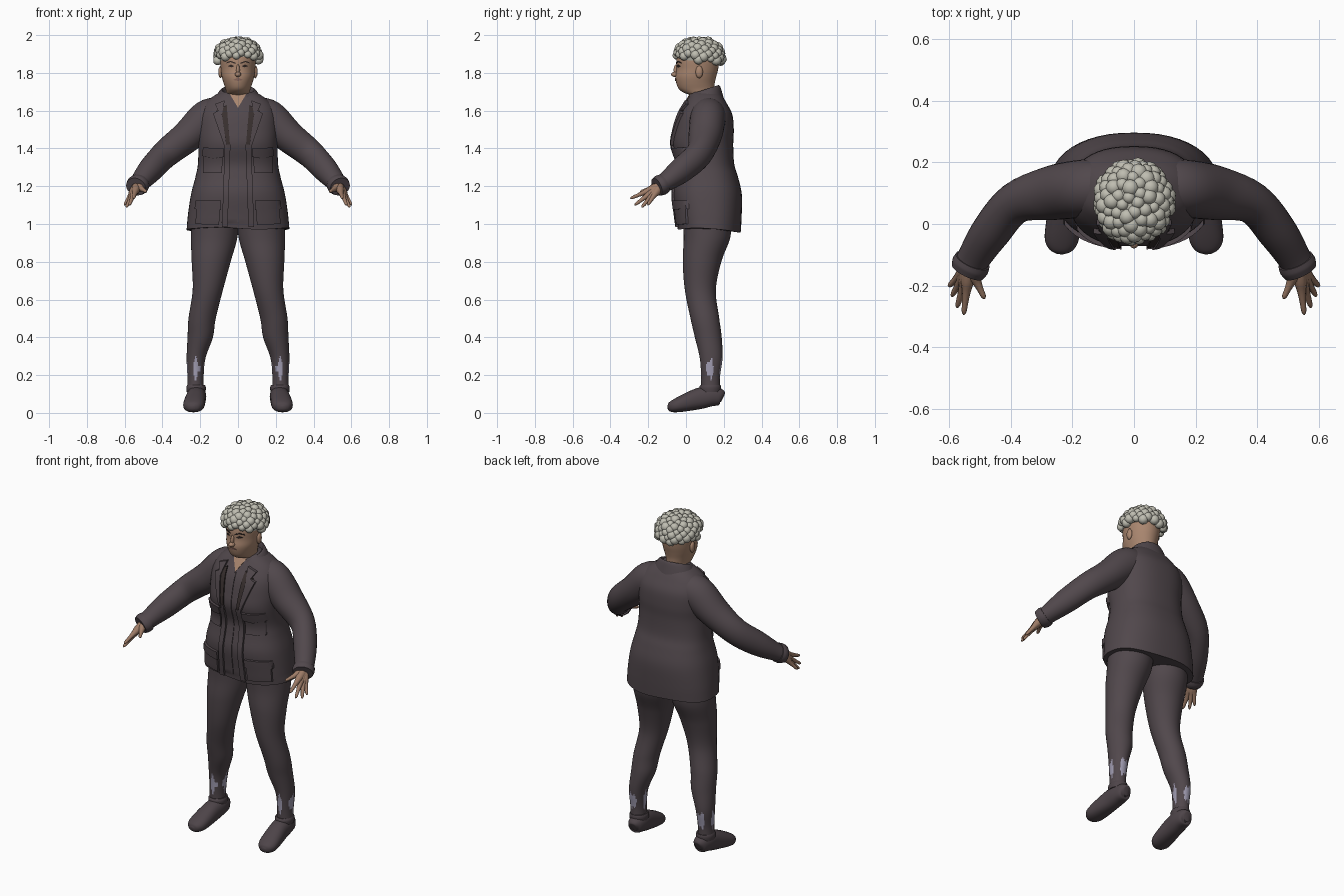
import bpy, bmesh, math, random
from mathutils import Vector
from mathutils.bvhtree import BVHTree

random.seed(4)
if "Cube" in bpy.data.objects:
    bpy.data.objects.remove(bpy.data.objects["Cube"])
parts = []


def material(name, r, g, b):
    m = bpy.data.materials.new(name)
    m.use_nodes = True
    m.diffuse_color = (r, g, b, 1)
    m.node_tree.nodes["Principled BSDF"].inputs["Base Color"].default_value = (r, g, b, 1)
    return m


CLOTH = material("dark plum cloth", .082, .064, .072)
LINING = material("dark lapel brown", .04, .029, .028)
SHOE = material("dark shoe", .075, .058, .066)
SKIN = material("skin", .40, .24, .16)
HAND = material("hand skin", .34, .2, .135)
HAIR = material("grey hair", .52, .51, .44)
SOCK = material("lavender grey", .36, .34, .45)
DARK = material("eye and brow", .03, .02, .018)
LIP = material("lips", .26, .14, .11)


def finish(bm, name, *mats):
    bmesh.ops.recalc_face_normals(bm, faces=bm.faces)
    me = bpy.data.meshes.new(name)
    bm.to_mesh(me)
    bm.free()
    for m in mats:
        me.materials.append(m)
    ob = bpy.data.objects.new(name, me)
    bpy.context.collection.objects.link(ob)
    parts.append(ob)
    return ob


def spline(a, b, c, d, t):
    return b + .5 * t * (c - a + t * (2 * a - 5 * b + 4 * c - d + t * (3 * (b - c) + d - a)))


def loft(keys, n=28, sub=5, flat=True, power=2.0, side=1):
    """Skin smooth cross-sections (x, y, z, rx, ry) into a capped tube."""
    k = [Vector((side * p[0], *p[1:])) for p in keys]
    rows = []
    for i in range(len(k) - 1):
        quad = k[max(i - 1, 0)], k[i], k[i + 1], k[min(i + 2, len(k) - 1)]
        rows += [spline(*quad, j / sub) for j in range(sub)]
    rows.append(k[-1])
    bm = bmesh.new()
    rings = []
    for i, r in enumerate(rows):
        c, u, v = Vector(r[:3]), Vector((1, 0, 0)), Vector((0, 1, 0))
        if not flat:
            t = Vector(rows[min(i + 1, len(rows) - 1)][:3]) - Vector(rows[max(i - 1, 0)][:3])
            u = t.cross(Vector((0, 0, 1))).normalized()
            v = u.cross(t).normalized()
        ring = []
        for j in range(n):
            a = math.tau * j / n
            e = [math.copysign(abs(w) ** (2 / power), w) for w in (math.cos(a), math.sin(a))]
            ring.append(bm.verts.new(c + u * e[0] * r[3] + v * e[1] * r[4]))
        rings.append(ring)
    for lo, hi in zip(rings, rings[1:]):
        for j in range(n):
            bm.faces.new((lo[j], lo[(j + 1) % n], hi[(j + 1) % n], hi[j]))
    bm.faces.new(rings[0])
    bm.faces.new(rings[-1])
    return bm


def fb(z, rx, front, back):
    """Level section from its front and back limits."""
    return (0, (front + back) / 2, z, rx, (back - front) / 2)


def patch(name, tree, outline, mat, off, side=1, step=.02):
    """Cloth or paint plate laid on the front of a surface."""
    bm = bmesh.new()
    bm.faces.new([bm.verts.new((x * side, 0, z)) for x, z in outline])
    for axis in (0, 2):
        vals = [v.co[axis] for v in bm.verts]
        count = int((max(vals) - min(vals)) / step)
        for i in range(1, count + 1):
            co, no = Vector(), Vector()
            co[axis] = min(vals) + i * step
            no[axis] = 1
            bmesh.ops.bisect_plane(bm, geom=bm.verts[:] + bm.edges[:] + bm.faces[:],
                                   plane_co=co, plane_no=no)
    for v in bm.verts:
        hit = tree.ray_cast(Vector((v.co.x, -2, v.co.z)), Vector((0, 1, 0)))[0]
        v.co.y = (hit.y if hit else .1) - off
    new = bmesh.ops.extrude_face_region(bm, geom=bm.faces[:], use_keep_orig=True)["geom"]
    for v in new:
        if isinstance(v, bmesh.types.BMVert):
            v.co.y += off * 1.4
    return finish(bm, name, mat)


def blob(bm, center, radii, level=2):
    vs = bmesh.ops.create_icosphere(bm, subdivisions=level, radius=1)["verts"]
    for v in vs:
        v.co = Vector([c + r * w for c, r, w in zip(center, radii, v.co)])


# Jacket body with the hem dipping at the back
bm = loft([fb(.965, .272, -.045, .29), fb(1.05, .265, -.055, .295), fb(1.16, .248, -.068, .295),
           fb(1.25, .225, -.052, .275), fb(1.32, .212, -.045, .255), fb(1.42, .21, -.072, .25),
           fb(1.5, .212, -.062, .253), fb(1.58, .205, -.04, .245), fb(1.64, .175, -.005, .215),
           fb(1.68, .125, .02, .19), fb(1.7, .085, .035, .17)], n=48, power=2.4)
for v in bm.verts:
    if v.co.z < 1:
        v.co.z += .012 - .07 * max(v.co.y - .05, 0) - .006 * math.sin(14 * v.co.x)
body = BVHTree.FromBMesh(bm)
finish(bm, "jacket_body", CLOTH)

# Collar: a turned-over band, open at the throat
bm = loft([(0, .095, 1.64, .14, .112), (0, .095, 1.69, .12, .098), (0, .095, 1.73, .094, .085),
           (0, .095, 1.725, .08, .074), (0, .095, 1.65, .075, .066)], n=40, sub=4)
for v in bm.verts:
    v.co.z -= max(.17 - v.co.y, 0) * .32
gap = [f for f in bm.faces if len(f.verts) > 4 or
       (f.calc_center_median().y < .05 and abs(f.calc_center_median().x) < .045)]
bmesh.ops.delete(bm, geom=gap, context="FACES")
finish(bm, "jacket_collar", CLOTH)

# Throat and shirt front
patch("throat", body, [(-.045, 1.69), (0, 1.615), (.045, 1.69)], SKIN, .006)
patch("shirt_placket", body, [(-.006, 1.01), (.006, 1.01), (.006, 1.61), (-.006, 1.61)], CLOTH, .004)

# Head and neck
bm = loft([fb(1.6, .06, .04, .15), fb(1.675, .06, .025, .15), fb(1.695, .062, -.012, .15),
           fb(1.715, .066, -.038, .15), fb(1.745, .076, -.051, .152), fb(1.78, .086, -.056, .16),
           fb(1.82, .091, -.05, .17), fb(1.87, .095, -.05, .175), fb(1.92, .09, -.035, .165),
           fb(1.96, .06, 0, .13)], n=36)
face = BVHTree.FromBMesh(bm)
finish(bm, "head", SKIN)
bm = bmesh.new()
blob(bm, (0, -.056, 1.792), (.017, .024, .014))
blob(bm, (0, -.052, 1.815), (.01, .014, .03))
finish(bm, "nose", SKIN)
patch("mouth", face, [(-.026, 1.763), (0, 1.757), (.026, 1.763), (.008, 1.772), (-.008, 1.772)],
      LIP, .004, step=.008)

# Curly hair: a cap covered with small round curls
bm = loft([(0, .07, 1.865, .1, .11), (0, .07, 1.9, .108, .118), (0, .07, 1.94, .095, .1),
           (0, .07, 1.975, .05, .05)])
count = 150
for i in range(count):
    z = 1 - 2 * (i + .5) / count
    a, r = i * math.pi * (3 - math.sqrt(5)), math.sqrt(1 - z * z)
    d = Vector((r * math.cos(a), r * math.sin(a), z))
    if z < (-.02 if d.y < -.35 else -.3):
        continue
    s = random.uniform(.02, .029)
    blob(bm, (d.x * .111, .07 + d.y * .12, 1.887 + d.z * .085), (s, s, s))
finish(bm, "curly_hair", HAIR)

FINGERS = {"thumb": (.485, -.243, 1.17), "index_finger": (.553, -.295, 1.135),
           "middle_finger": (.575, -.272, 1.1), "ring_finger": (.592, -.235, 1.088),
           "little_finger": (.602, -.203, 1.1)}

for side, label in ((1, "left_"), (-1, "right_")):
    # Sleeve with a cuff
    finish(loft([(.1, .12, 1.575, .09, .095), (.165, .115, 1.555, .094, .1), (.27, .1, 1.462, .088, .085),
                 (.385, .068, 1.37, .068, .075), (.465, -.025, 1.285, .064, .068),
                 (.52, -.11, 1.22, .054, .05), (.538, -.148, 1.2, .053, .046)],
                flat=False, side=side), label + "sleeve", CLOTH)
    finish(loft([(.524, -.118, 1.214, .059, .053), (.532, -.136, 1.205, .062, .055),
                 (.541, -.155, 1.197, .056, .049)], flat=False, side=side), label + "cuff", CLOTH)

    # Hand: overlapping finger tubes that share the palm
    wrist = Vector((.535, -.135, 1.203))
    for finger, tip in FINGERS.items():
        tip = Vector(tip)
        keys = [(*wrist.lerp(tip, t), r, r) for t, r in
                ((0, .024), (.3, .022), (.5, .015), (.72, .0105), (.93, .008), (1, .002))]
        finish(loft(keys, n=10, sub=3, flat=False, side=side), label + finger, HAND)

    # Trouser leg with a torn patch round the ankle
    bm = loft([(.12, .115, 1.02, .125, .13), (.127, .11, .92, .122, .122), (.142, .085, .8, .103, .102),
               (.16, .076, .65, .08, .082), (.19, .1, .5, .072, .076), (.2, .118, .4, .067, .071),
               (.222, .133, .29, .05, .06), (.225, .13, .19, .043, .05), (.225, .13, .11, .045, .05)],
              n=48, sub=10, side=side)
    for f in bm.faces:
        c = f.calc_center_median()
        a = math.atan2(c.y - .13, c.x * side - .225)
        f.material_index = abs(c.z - .235) < .042 * (.25 + math.sin(4 * a + 1.8) + .4 * math.sin(11 * a))
    finish(bm, label + "trouser_leg", CLOTH, SOCK)

    # Shoe, heel to toe
    finish(loft([(.216, .195, .08, .02, .025), (.217, .18, .085, .04, .044), (.219, .13, .087, .051, .053),
                 (.223, .07, .076, .052, .056), (.23, 0, .055, .056, .047), (.236, -.055, .038, .054, .036),
                 (.239, -.085, .03, .036, .025), (.24, -.097, .028, .012, .01)],
                flat=False, power=2.3, side=side), label + "shoe", SHOE)
    finish(loft([(.222, .128, .11, .05, .055), (.222, .128, .135, .052, .058),
                 (.222, .13, .148, .047, .053)], sub=3, side=side), label + "shoe_collar", SHOE)

    # Jacket details: front edge, lapel, pockets
    for name, outline, mat, off in (
        ("front_edge", [(.055, .985), (.085, .985), (.07, 1.42), (.04, 1.42)], CLOTH, .012),
        ("lapel_facing", [(.04, 1.39), (.062, 1.4), (.115, 1.6), (.06, 1.63)], LINING, .008),
        ("lapel", [(.058, 1.4), (.075, 1.42), (.132, 1.585), (.105, 1.6), (.122, 1.635),
                   (.07, 1.655), (.085, 1.58)], CLOTH, .016),
        ("chest_pocket", [(.085, 1.27), (.185, 1.27), (.18, 1.385), (.08, 1.385)], CLOTH, .01),
        ("chest_flap", [(.075, 1.355), (.13, 1.345), (.192, 1.36), (.185, 1.405), (.075, 1.4)], CLOTH, .018),
        ("hip_pocket", [(.1, .995), (.225, 1), (.22, 1.11), (.095, 1.11)], CLOTH, .011),
        ("hip_flap", [(.09, 1.075), (.23, 1.08), (.225, 1.125), (.09, 1.125)], CLOTH, .017),
    ):
        patch(label + name, body, outline, mat, off, side)

    # Face details
    patch(label + "eye", face, [(.02, 1.836), (.035, 1.829), (.054, 1.835), (.037, 1.845)],
          DARK, .003, side, .008)
    patch(label + "eyebrow", face, [(.014, 1.848), (.04, 1.857), (.062, 1.85), (.06, 1.856),
                                    (.04, 1.864), (.014, 1.855)], DARK, .004, side, .008)
    bm = bmesh.new()
    blob(bm, (side * .092, .07, 1.805), (.012, .02, .034))
    finish(bm, label + "ear", SKIN)

bpy.ops.object.select_all(action="DESELECT")
for ob in parts:
    ob.select_set(True)
bpy.context.view_layer.objects.active = parts[0]
bpy.ops.object.shade_smooth_by_angle(angle=math.radians(42))
